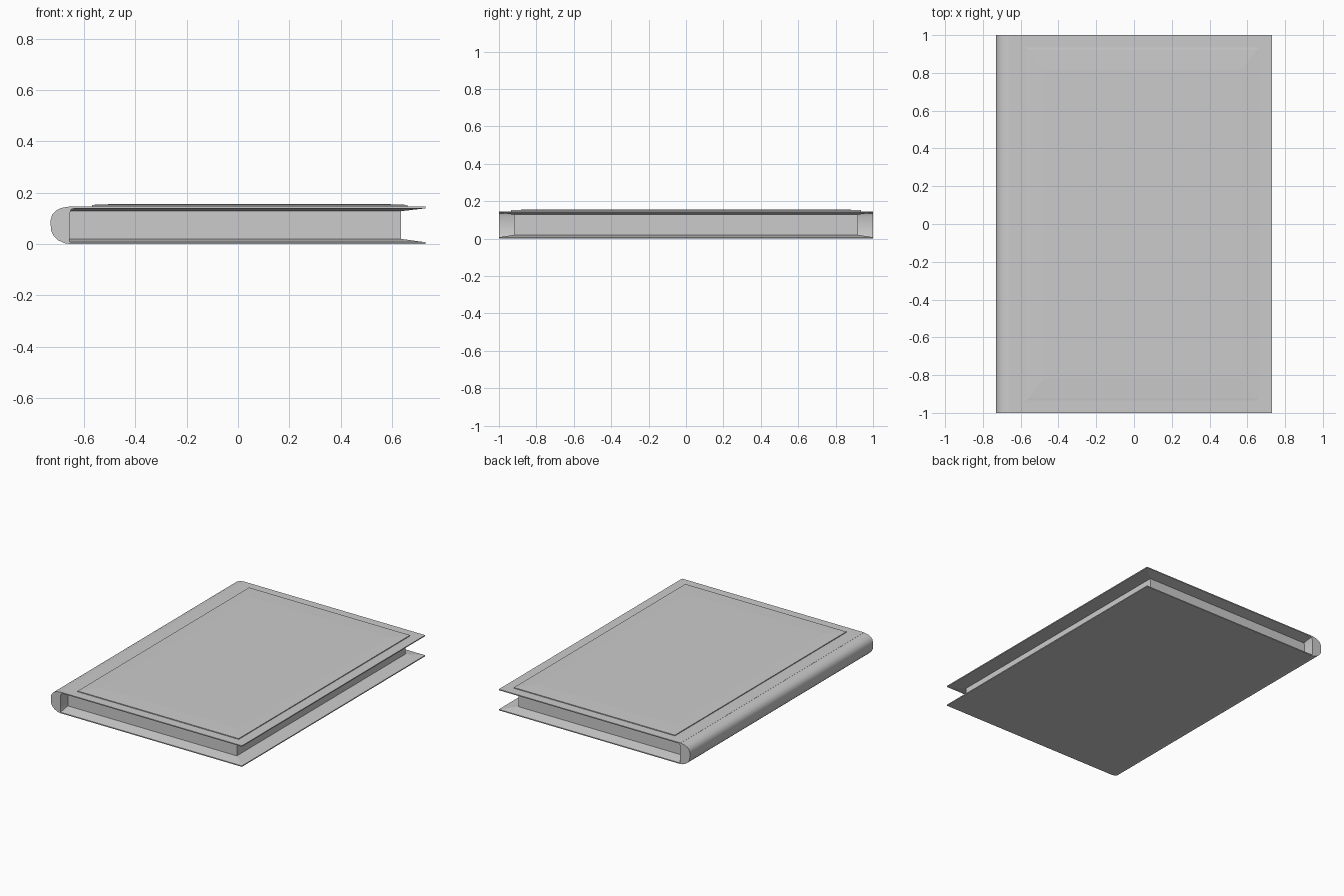
import bpy, math

if "Cube" in bpy.data.objects:
    bpy.data.objects.remove(bpy.data.objects["Cube"])


def make(name, verts, faces, smooth=False):
    me = bpy.data.meshes.new(name)
    me.from_pydata(verts, [], faces)
    me.update()
    ob = bpy.data.objects.new(name, me)
    bpy.context.collection.objects.link(ob)
    bpy.context.view_layer.objects.active = ob
    ob.select_set(True)
    bpy.ops.object.mode_set(mode='EDIT')
    bpy.ops.mesh.select_all(action='SELECT')
    bpy.ops.mesh.normals_make_consistent(inside=False)
    bpy.ops.object.mode_set(mode='OBJECT')
    if smooth:
        bpy.ops.object.shade_smooth_by_angle(angle=math.radians(35))
    ob.select_set(False)
    return ob


def stack(name, layers):
    """Solid through stacked rectangles (x0, x1, half_y, z)."""
    verts, faces = [], []
    for x0, x1, hy, z in layers:
        verts += [(x0, -hy, z), (x1, -hy, z), (x1, hy, z), (x0, hy, z)]
    for k in range(len(layers) - 1):
        for i in range(4):
            a, b = 4 * k + i, 4 * k + (i + 1) % 4
            faces.append((a, b, b + 4, a + 4))
    n = len(verts)
    faces += [(3, 2, 1, 0), (n - 4, n - 3, n - 2, n - 1)]
    return make(name, verts, faces)


# Covers, thinning towards their free edges
stack("back_cover", [(-0.66, 0.73, 1.0, 0.0), (-0.66, 0.73, 1.0, 0.007),
                     (-0.66, 0.635, 0.92, 0.02)])
stack("front_cover", [(-0.66, 0.635, 0.92, 0.128), (-0.66, 0.73, 1.0, 0.139),
                      (-0.66, 0.73, 1.0, 0.146)])

# Page block
stack("pages", [(-0.66, 0.635, 0.92, 0.015), (-0.66, 0.635, 0.92, 0.133)])

# Raised panel on the front cover, with a softly sloped border
stack("front_panel", [(-0.57, 0.66, 0.935, 0.144), (-0.57, 0.66, 0.935, 0.152),
                      (-0.56, 0.65, 0.925, 0.153), (-0.48, 0.57, 0.82, 0.156)])

# Rounded spine
profile = [(-0.65, 0.0), (-0.675, 0.003), (-0.70, 0.014), (-0.718, 0.03),
           (-0.728, 0.05), (-0.73, 0.073), (-0.73, 0.095), (-0.724, 0.115),
           (-0.71, 0.13), (-0.69, 0.14), (-0.665, 0.145), (-0.64, 0.146),
           (-0.64, 0.138), (-0.65, 0.135), (-0.656, 0.12), (-0.656, 0.01)]
n = len(profile)
verts = [(x, y, z) for y in (-1.0, 1.0) for x, z in profile]
faces = [(i, (i + 1) % n, n + (i + 1) % n, n + i) for i in range(n)]
faces += [tuple(range(n)), tuple(range(2 * n - 1, n - 1, -1))]
make("spine", verts, faces, smooth=True)
